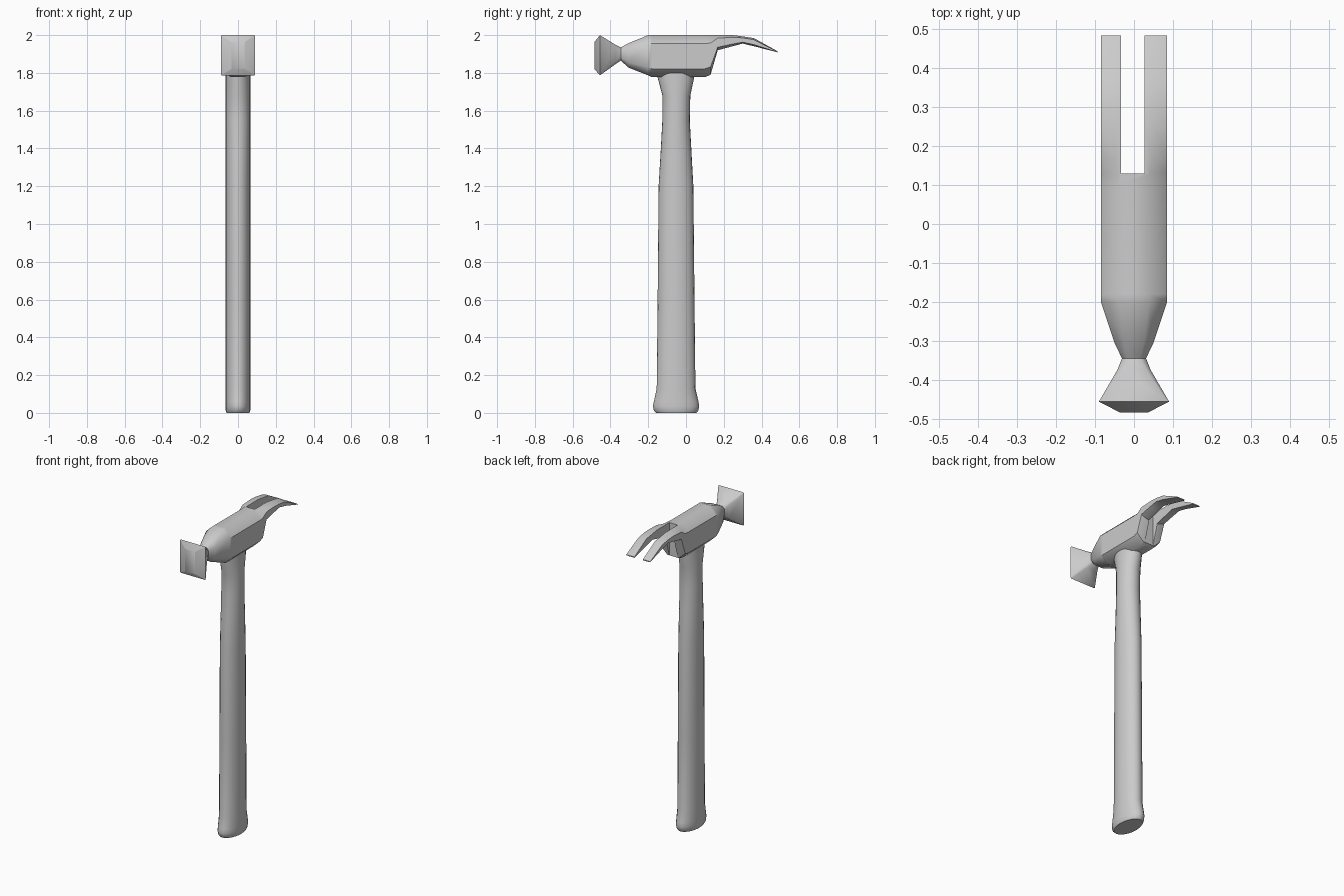
import bpy, bmesh, math

if "Cube" in bpy.data.objects:
    bpy.data.objects.remove(bpy.data.objects["Cube"])


def loft(name, rings):
    """Skin a list of equal-length point rings and cap both ends."""
    bm = bmesh.new()
    loops = [[bm.verts.new(p) for p in ring] for ring in rings]
    n = len(loops[0])
    for a, b in zip(loops, loops[1:]):
        for i in range(n):
            j = (i + 1) % n
            bm.faces.new((a[i], a[j], b[j], b[i]))
    bm.faces.new(loops[0])
    bm.faces.new(loops[-1])
    bmesh.ops.recalc_face_normals(bm, faces=bm.faces)
    mesh = bpy.data.meshes.new(name)
    bm.to_mesh(mesh)
    bm.free()
    obj = bpy.data.objects.new(name, mesh)
    bpy.context.collection.objects.link(obj)
    return obj


def smooth(obj, degrees):
    bpy.ops.object.select_all(action='DESELECT')
    obj.select_set(True)
    bpy.context.view_layer.objects.active = obj
    bpy.ops.object.shade_smooth_by_angle(angle=math.radians(degrees))


def ellipse(z, y0, y1, hx, n=24):
    cy, hy = (y0 + y1) / 2, (y1 - y0) / 2
    return [(hx * math.cos(math.tau * i / n), cy + hy * math.sin(math.tau * i / n), z)
            for i in range(n)]


def octagon(y, hx, z0, z1, fx, fz):
    """Chamfered rectangle across the head; fx, fz are chamfer fractions."""
    cz, hz = (z0 + z1) / 2, (z1 - z0) / 2
    ix, iz = hx * (1 - fx), hz * (1 - fz)
    return [(x, y, cz + z) for x, z in
            ((hx, -iz), (hx, iz), (ix, hz), (-ix, hz),
             (-hx, iz), (-hx, -iz), (-ix, -hz), (ix, -hz))]


# Handle: oval sections (z, back edge, front edge, half width)
handle = loft("handle", [ellipse(*s) for s in (
    (0.0, -0.158, 0.055, 0.060), (0.012, -0.170, 0.065, 0.065),
    (0.035, -0.175, 0.070, 0.066), (0.06, -0.170, 0.066, 0.066),
    (0.13, -0.155, 0.050, 0.066), (0.6, -0.150, 0.045, 0.066),
    (1.2, -0.145, 0.039, 0.065), (1.4, -0.133, 0.028, 0.065),
    (1.55, -0.125, 0.020, 0.065), (1.68, -0.125, 0.023, 0.065),
    (1.775, -0.150, 0.043, 0.065), (1.80, -0.150, 0.043, 0.065))])
smooth(handle, 45)

# Head: striking face, neck, body and claw (y, half width, z low, z high, chamfers)
head = loft("head", [octagon(*s) for s in (
    (-0.484, 0.036, 1.82, 1.965, 0.05, 0.03),
    (-0.456, 0.090, 1.787, 2.0, 0.04, 0.04),
    (-0.375, 0.043, 1.845, 1.95, 0.25, 0.25),
    (-0.345, 0.031, 1.865, 1.935, 0.45, 0.45),
    (-0.305, 0.050, 1.828, 1.957, 0.5, 0.45),
    (-0.20, 0.085, 1.787, 2.0, 0.55, 0.40),
    (-0.18, 0.085, 1.777, 2.0, 0.55, 0.40),
    (0.10, 0.085, 1.777, 2.0, 0.55, 0.40),
    (0.13, 0.085, 1.79, 2.0, 0.52, 0.40),
    (0.168, 0.085, 1.92, 2.0, 0.45, 0.40),
    (0.25, 0.085, 1.942, 2.0, 0.42, 0.40),
    (0.30, 0.085, 1.955, 1.993, 0.40, 0.40),
    (0.36, 0.085, 1.941, 1.984, 0.38, 0.40),
    (0.484, 0.085, 1.909, 1.915, 0.30, 0.40))])

# Nail slot between the two claws
bpy.ops.mesh.primitive_cube_add(size=1, location=(-0.003, 0.43, 1.85))
cutter = bpy.context.object
cutter.name = "slot_cutter"
cutter.scale = (0.06, 0.6, 0.6)
cutter.hide_render = True
bpy.context.view_layer.update()
mod = head.modifiers.new("claw_slot", 'BOOLEAN')
mod.operation = 'DIFFERENCE'
mod.object = cutter
bpy.context.view_layer.objects.active = head
bpy.ops.object.modifier_apply(modifier=mod.name)
bpy.data.objects.remove(cutter)
smooth(head, 46)
